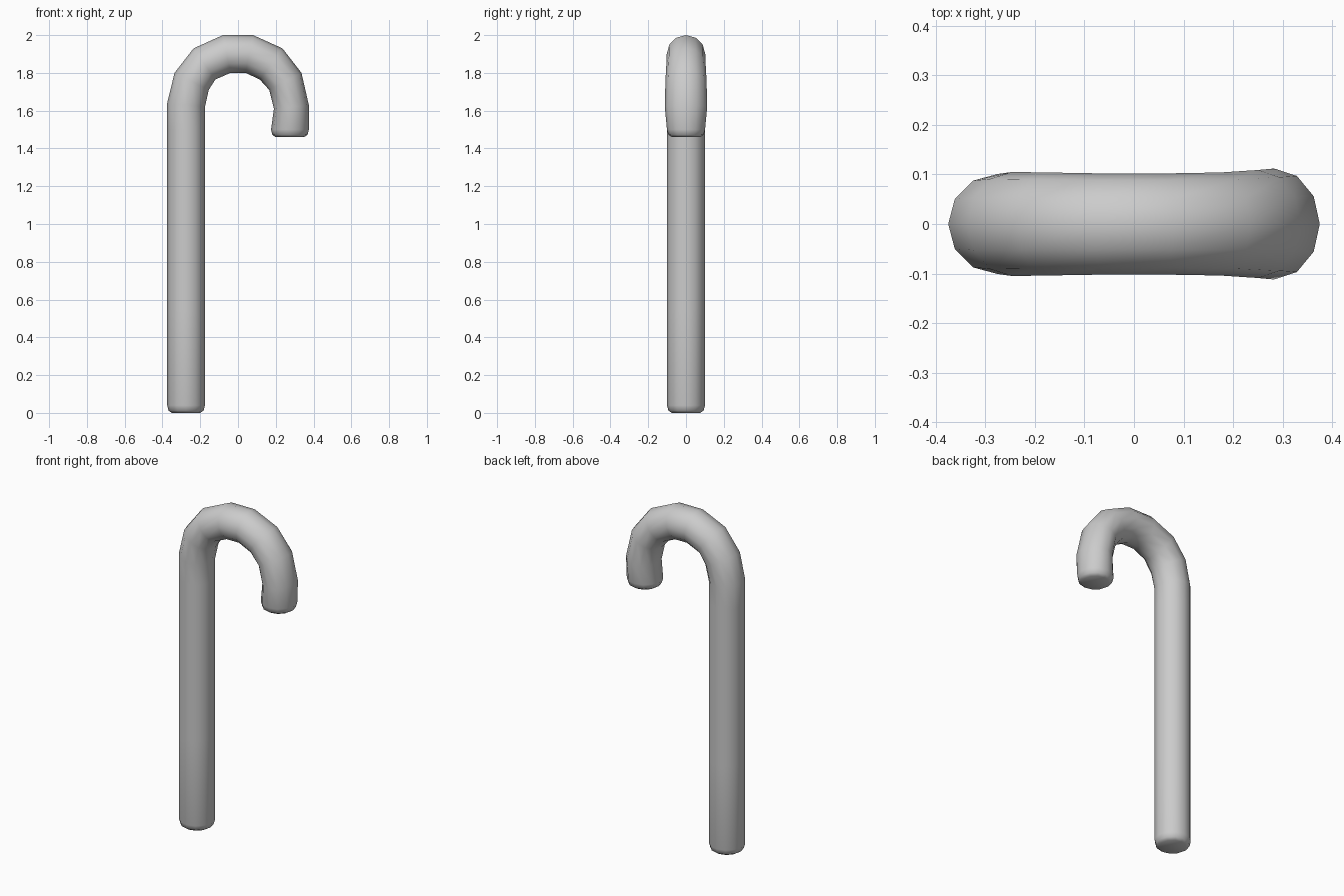
import bpy, bmesh, math
from mathutils import Vector

cube = bpy.data.objects.get("Cube")
if cube:
    bpy.data.objects.remove(cube, do_unlink=True)

SIDES = 12


def make_material(name, colour):
    mat = bpy.data.materials.new(name)
    mat.use_nodes = True
    mat.diffuse_color = colour
    mat.node_tree.nodes["Principled BSDF"].inputs["Base Color"].default_value = colour
    return mat


# Each ring: outer (x, z), inner (x, z), half depth in y
rings = [
    # rounded foot and straight shaft
    ((-.350, 0), (-.200, 0), .075),
    ((-.368, .012), (-.182, .012), .093),
    ((-.375, .04), (-.175, .04), .101),
    ((-.375, .55), (-.175, .55), .101),
    ((-.375, 1.1), (-.175, 1.1), .101),
    ((-.375, 1.5), (-.175, 1.5), .101),
    # bend
    ((-.375, 1.64), (-.175, 1.62), .101),
    ((-.336, 1.80), (-.155, 1.71), .105),
    ((-.235, 1.93), (-.12, 1.765), .104),
    ((-.08, 2.0), (-.04, 1.80), .102),
    ((.08, 2.0), (.04, 1.80), .102),
    ((.235, 1.93), (.115, 1.765), .104),
    ((.336, 1.80), (.165, 1.71), .109),
    # hook tip
    ((.375, 1.63), (.19, 1.61), .112),
    ((.375, 1.50), (.175, 1.50), .101),
    ((.368, 1.472), (.182, 1.472), .093),
    ((.350, 1.46), (.200, 1.46), .075),
]

# Sweep the cane through the rings
bm = bmesh.new()
loops = []
for outer, inner, depth in rings:
    a = Vector((outer[0], 0, outer[1]))
    b = Vector((inner[0], 0, inner[1]))
    mid, half = (a + b) / 2, (a - b) / 2
    loop = []
    for i in range(SIDES):
        t = math.tau * i / SIDES
        loop.append(bm.verts.new(mid + half * math.cos(t) + Vector((0, depth * math.sin(t), 0))))
    loops.append(loop)
for lo, hi in zip(loops, loops[1:]):
    for i in range(SIDES):
        j = (i + 1) % SIDES
        bm.faces.new((lo[i], lo[j], hi[j], hi[i]))
bm.faces.new(loops[0])
bm.faces.new(loops[-1])
bmesh.ops.recalc_face_normals(bm, faces=bm.faces)

mesh = bpy.data.meshes.new("hooked_cane")
bm.to_mesh(mesh)
bm.free()
cane = bpy.data.objects.new("hooked_cane", mesh)
bpy.context.collection.objects.link(cane)
mesh.materials.append(make_material("light_grey", (0.6, 0.6, 0.6, 1)))

# Smooth shading throughout
bpy.context.view_layer.objects.active = cane
cane.select_set(True)
bpy.ops.object.shade_smooth()
